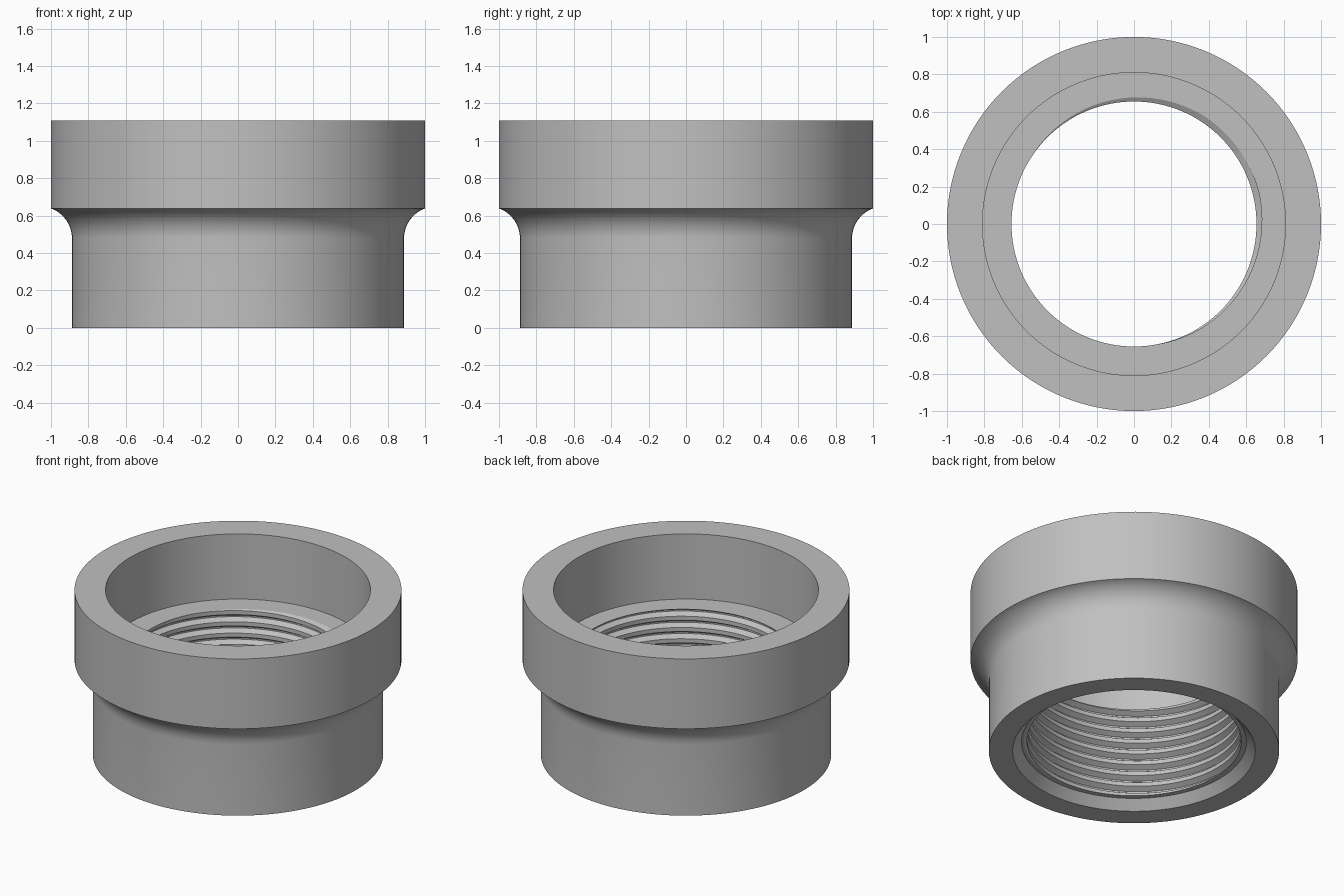
import bpy
import bmesh
from math import sin, cos, pi, tau, radians, hypot, floor
from mathutils import Vector

cube = bpy.data.objects.get("Cube")
if cube:
    bpy.data.objects.remove(cube, do_unlink=True)

SEGMENTS = 128
HEIGHT, FLOOR_Z, CHAMFER_Z = 1.11, 0.67, 0.06
RECESS_R, CHAMFER_R = 0.81, 0.742
MINOR_R, MAJOR_R, PITCH = 0.655, 0.688, 0.076

grey = bpy.data.materials.new("plain grey")
grey.use_nodes = True
grey.diffuse_color = (0.53, 0.53, 0.53, 1)
grey.node_tree.nodes["Principled BSDF"].inputs["Base Color"].default_value = grey.diffuse_color


def finish(bm, name, side):
    """Point normals outward (side 1) or toward the axis (side -1)."""
    bmesh.ops.recalc_face_normals(bm, faces=bm.faces[:])
    flux = sum(f.calc_area() * (f.normal.x * f.calc_center_median().x
                                + f.normal.y * f.calc_center_median().y) for f in bm.faces)
    if flux * side < 0:
        bmesh.ops.reverse_faces(bm, faces=bm.faces[:])
    mesh = bpy.data.meshes.new(name)
    bm.to_mesh(mesh)
    bm.free()
    mesh.materials.append(grey)
    obj = bpy.data.objects.new(name, mesh)
    bpy.context.collection.objects.link(obj)
    bpy.ops.object.select_all(action='DESELECT')
    obj.select_set(True)
    bpy.context.view_layer.objects.active = obj
    bpy.ops.object.shade_smooth_by_angle(angle=radians(30))


# Collar body: entry chamfer, neck, concave fillet, wide collar and recess wall
fillet = [(1.058 - 0.17 * cos(a), 0.479 + 0.17 * sin(a))
          for a in (radians(70) * i / 12 for i in range(12))]
profile = [(MAJOR_R, CHAMFER_Z), (CHAMFER_R, 0), (0.888, 0), *fillet,
           (1, 0.638), (1, HEIGHT), (RECESS_R, HEIGHT), (RECESS_R, FLOOR_Z)]
bm = bmesh.new()
points = [bm.verts.new((r, 0, z)) for r, z in profile]
edges = [bm.edges.new(pair) for pair in zip(points, points[1:])]
bmesh.ops.spin(bm, geom=points + edges, cent=(0, 0, 0), axis=(0, 0, 1),
               angle=tau, steps=SEGMENTS, use_merge=True)
bmesh.ops.remove_doubles(bm, verts=bm.verts[:], dist=1e-5)
finish(bm, "collar_body", 1)

# Internal thread: one helical sheet, with its groove meeting the floor near x+
groove = [(-0.32, MINOR_R), (-0.06, MAJOR_R), (0.06, MAJOR_R), (0.32, MINOR_R)]
start = FLOOR_Z - PITCH * 0.1
rows = [(start + PITCH * (turn + offset), r) for turn in range(-11, 4) for offset, r in groove]
bm = bmesh.new()
columns = []
for j in range(SEGMENTS):
    a = tau * j / SEGMENTS
    columns.append([bm.verts.new((r * cos(a), r * sin(a), z + PITCH * j / SEGMENTS))
                    for z, r in rows])
columns.append(columns[0][len(groove):])
for left, right in zip(columns, columns[1:]):
    for i in range(min(len(left), len(right)) - 1):
        bm.faces.new((left[i], right[i], right[i + 1], left[i + 1]))

# Trim the thread flat and close it out to the recess floor and chamfer
for z, radius, direction in ((FLOOR_Z, RECESS_R, 1), (CHAMFER_Z, MAJOR_R, -1)):
    bmesh.ops.bisect_plane(bm, geom=bm.verts[:] + bm.edges[:] + bm.faces[:], dist=1e-5,
                           plane_co=(0, 0, z), plane_no=(0, 0, direction), clear_outer=True)
    rim = [e for e in bm.edges if e.is_boundary
           and all(abs(v.co.z - z) < 1e-4 for v in e.verts)]
    grown = bmesh.ops.extrude_edge_only(bm, edges=rim)["geom"]
    for v in grown:
        if isinstance(v, bmesh.types.BMVert):
            scale = radius / hypot(v.co.x, v.co.y)
            v.co = Vector((v.co.x * scale, v.co.y * scale, z))
finish(bm, "internal_thread", -1)
